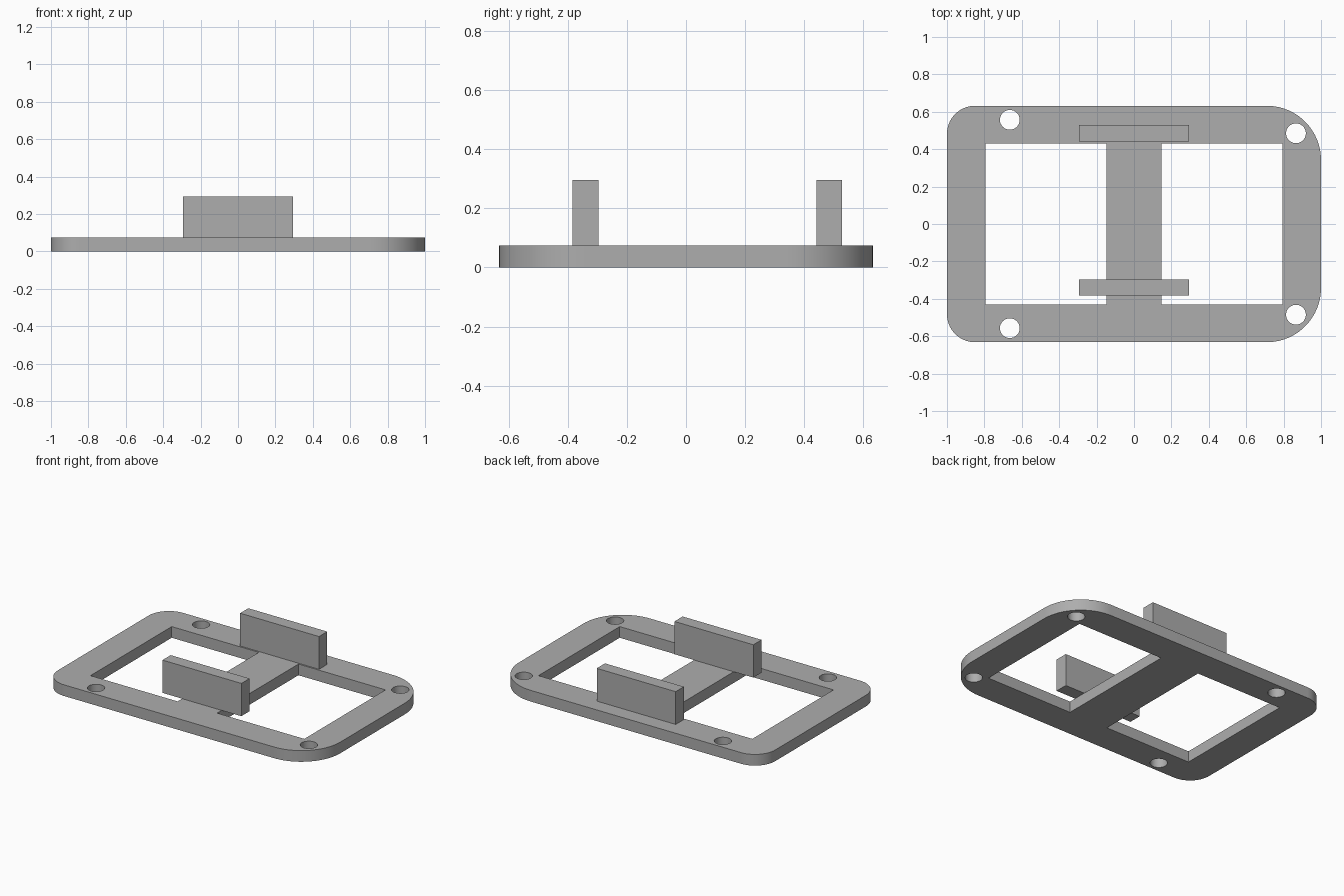
import bpy, bmesh, math

cube = bpy.data.objects.get("Cube")
if cube:
    bpy.data.objects.remove(cube, do_unlink=True)

THICK, TOP = 0.075, 0.295
HALF_X, HALF_Y = 1.0, 0.632

grey = bpy.data.materials.new("plain_grey")
grey.use_nodes = True
COLOUR = (0.42, 0.42, 0.42, 1)
grey.diffuse_color = COLOUR
grey.node_tree.nodes["Principled BSDF"].inputs["Base Color"].default_value = COLOUR


def arc(cx, cy, r, start, sweep, steps):
    """Points along a circular arc, angles in degrees."""
    angles = [math.radians(start + sweep * i / steps) for i in range(steps + 1)]
    return [(cx + r * math.cos(a), cy + r * math.sin(a)) for a in angles]


def box(name, x0, x1, y0, y1, z0, z1):
    bpy.ops.mesh.primitive_cube_add(size=1, location=((x0 + x1) / 2, (y0 + y1) / 2, (z0 + z1) / 2))
    ob = bpy.context.object
    ob.name = name
    ob.scale = (x1 - x0, y1 - y0, z1 - z0)
    bpy.ops.object.transform_apply(location=False, rotation=False, scale=True)
    ob.data.materials.append(grey)
    return ob


# Outline: wide corners on the +x end, tight corners on the -x end
outline = []
for sx, sy, r, start in ((1, 1, 0.29, 0), (-1, 1, 0.15, 90), (-1, -1, 0.15, 180), (1, -1, 0.29, 270)):
    outline += arc(sx * (HALF_X - r), sy * (HALF_Y - r), r, start, 90, 20)
loops = [outline]

# Two rectangular windows, leaving a crossbar between them
for s in (-1, 1):
    loops.append([(s * 0.147, -0.431), (s * 0.794, -0.431), (s * 0.794, 0.431), (s * 0.147, 0.431)])

# Four screw holes
for s in (-1, 1):
    for x, y in ((-0.664, 0.557), (0.866, 0.485)):
        loops.append(arc(x, s * y, 0.053, 0, 360, 32)[:-1])

# Fill the loops and extrude them into the base plate
curve = bpy.data.curves.new("plate_profile", "CURVE")
curve.dimensions = "2D"
curve.fill_mode = "BOTH"
curve.extrude = THICK / 2
for pts in loops:
    spline = curve.splines.new("POLY")
    spline.points.add(len(pts) - 1)
    for p, (x, y) in zip(spline.points, pts):
        p.co = (x, y, 0, 1)
    spline.use_cyclic_u = True
plate = bpy.data.objects.new("base_plate", curve)
bpy.context.collection.objects.link(plate)
plate.location.z = THICK / 2
bpy.ops.object.select_all(action="DESELECT")
plate.select_set(True)
bpy.context.view_layer.objects.active = plate
bpy.ops.object.convert(target="MESH")
plate = bpy.context.object

bm = bmesh.new()
bm.from_mesh(plate.data)
bmesh.ops.remove_doubles(bm, verts=bm.verts, dist=0.0001)
bmesh.ops.recalc_face_normals(bm, faces=bm.faces)
bm.to_mesh(plate.data)
bm.free()
plate.data.materials.clear()
plate.data.materials.append(grey)
bpy.ops.object.shade_smooth_by_angle(angle=math.radians(30))

# Upright walls standing on the plate
box("front_wall", -0.293, 0.293, -0.383, -0.296, THICK, TOP)
box("back_wall", -0.293, 0.293, 0.441, 0.528, THICK, TOP)
